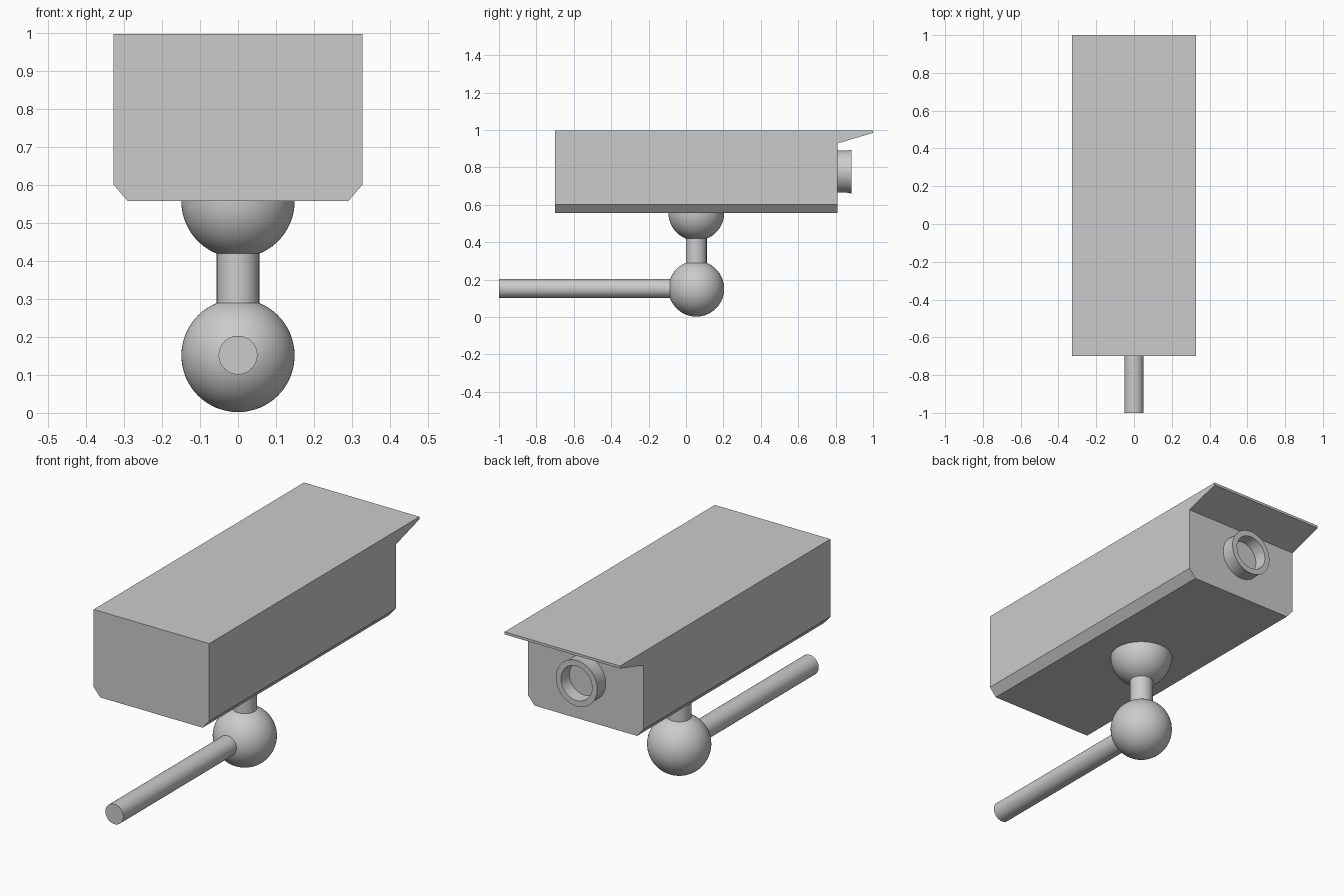
import bpy, bmesh, math
from mathutils import Matrix, Vector

if "Cube" in bpy.data.objects:
    bpy.data.objects.remove(bpy.data.objects["Cube"])

def finish(bm, name, smooth=True):
    bmesh.ops.remove_doubles(bm, verts=bm.verts, dist=1e-5)
    bmesh.ops.recalc_face_normals(bm, faces=bm.faces)
    me = bpy.data.meshes.new(name)
    bm.to_mesh(me)
    bm.free()
    ob = bpy.data.objects.new(name, me)
    bpy.context.collection.objects.link(ob)
    if smooth:
        bpy.ops.object.select_all(action='DESELECT')
        ob.select_set(True)
        bpy.context.view_layer.objects.active = ob
        bpy.ops.object.shade_smooth_by_angle(angle=math.radians(30))
    return ob

def lathe(name, profile, matrix, steps=64):
    """Spin (radius, height) points round z, then place the result."""
    bm = bmesh.new()
    vs = [bm.verts.new((r, 0, h)) for r, h in profile]
    edges = [bm.edges.new(p) for p in zip(vs, vs[1:])]
    bmesh.ops.spin(bm, geom=vs + edges, cent=(0, 0, 0), axis=(0, 0, 1),
                   angle=math.tau, steps=steps, use_merge=True)
    bmesh.ops.transform(bm, matrix=matrix, verts=bm.verts)
    return finish(bm, name)

def extrude_outline(name, outline, direction):
    bm = bmesh.new()
    face = bm.faces.new([bm.verts.new(p) for p in outline])
    ext = bmesh.ops.extrude_face_region(bm, geom=[face])
    moved = [g for g in ext['geom'] if isinstance(g, bmesh.types.BMVert)]
    bmesh.ops.translate(bm, vec=Vector(direction), verts=moved)
    return finish(bm, name, smooth=False)

W, TOP, BOTTOM = 0.327, 0.997, 0.557
BACK, FACE = -0.70, 0.81
MOUNT_Y, BALL_R, NECK_R, BALL_Z = 0.055, 0.149, 0.056, 0.151

# housing with chamfered lower edges
right = [(0.29, BOTTOM), (W, 0.60), (W, TOP)]
section = right + [(-x, z) for x, z in reversed(right)]
extrude_outline("camera_housing", [(x, BACK, z) for x, z in section],
                (0, FACE - BACK, 0))

# wedge-shaped sun visor
visor = [(FACE, TOP), (FACE, 0.928), (1.0, 0.984), (1.0, TOP)]
extrude_outline("sun_visor", [(-W, y, z) for y, z in visor], (2 * W, 0, 0))

# hollow lens barrel, with a flared rim and a recessed glass
y_axis = Matrix.Rotation(-math.pi / 2, 4, 'X')
lens = [(0.113, -0.005), (0.112, 0.05), (0.117, 0.075),
        (0.088, 0.075), (0.084, 0.012), (0, 0.012)]
lathe("lens_barrel", lens, Matrix.Translation((0, FACE, 0.777)) @ y_axis)

# ball joint: lower ball, neck and upper half ball
start = math.asin(NECK_R / BALL_R)
N = 28
lower = [(BALL_R * math.sin(a), BALL_Z - BALL_R * math.cos(a))
         for a in ((math.pi - start) * i / N for i in range(N + 1))]
upper = [(BALL_R * math.sin(a), BOTTOM - BALL_R * math.cos(a))
         for a in (start + (math.pi / 2 - start) * i / 14 for i in range(15))]
lathe("ball_joint", lower + upper, Matrix.Translation((0, MOUNT_Y, 0)))

# wall arm
arm = [(0, 0), (0.051, 0), (0.051, 0.93), (0, 0.93)]
lathe("wall_arm", arm, Matrix.Translation((0, -1, BALL_Z + 0.001)) @ y_axis, 48)
